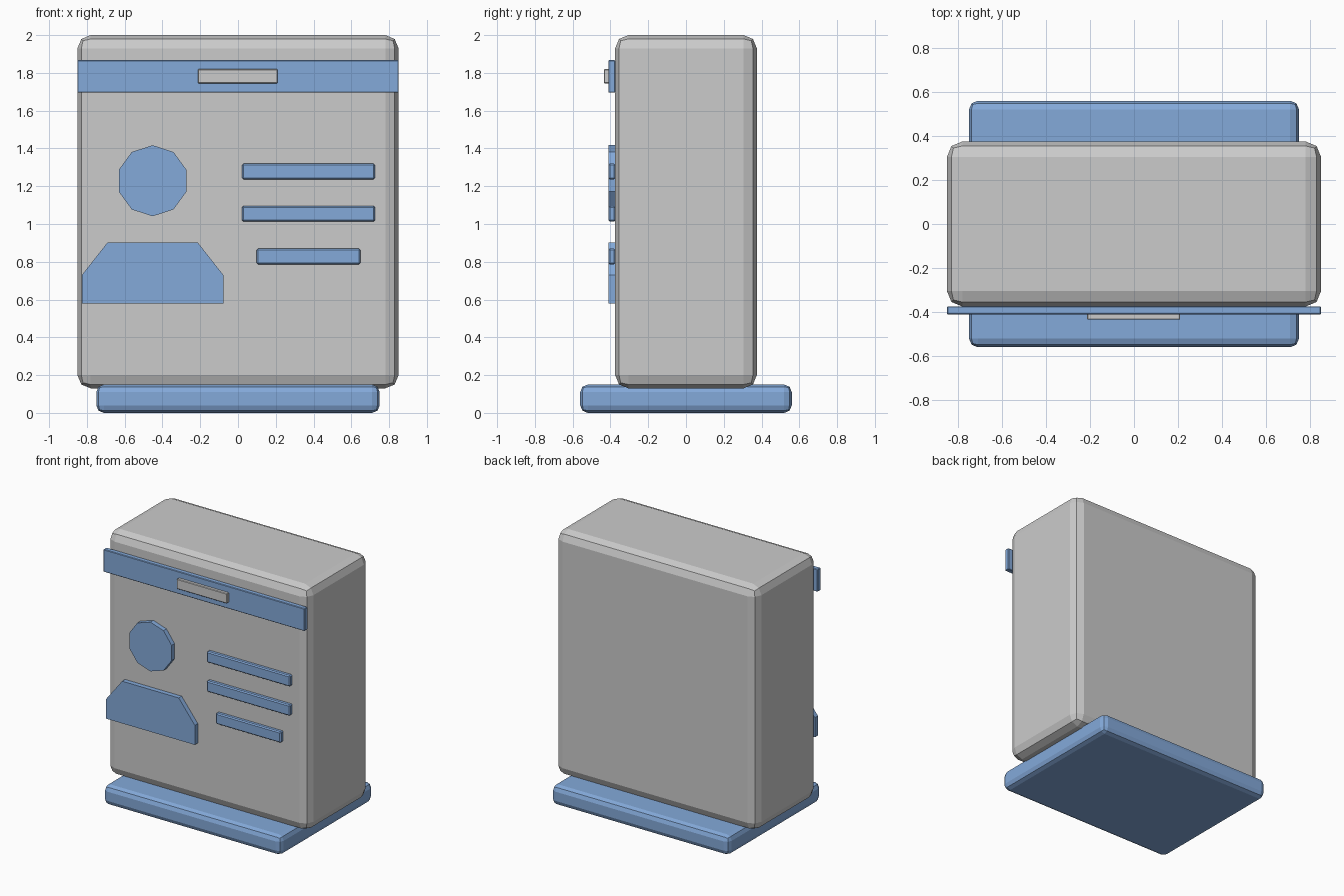
import bpy
import bmesh
from math import cos, sin, pi

if "Cube" in bpy.data.objects:
    bpy.data.objects.remove(bpy.data.objects["Cube"])

blue = bpy.data.materials.new("blue")
blue.diffuse_color = (0.23, 0.40, 0.70, 1)
blue.use_nodes = True
blue.node_tree.nodes["Principled BSDF"].inputs["Base Color"].default_value = blue.diffuse_color

FRONT, BACK = -0.411, -0.374  # depth range of the raised front pieces


def finish(name, bm, bevel=0, segments=1, material=None):
    bmesh.ops.recalc_face_normals(bm, faces=bm.faces)
    mesh = bpy.data.meshes.new(name)
    bm.to_mesh(mesh)
    bm.free()
    obj = bpy.data.objects.new(name, mesh)
    bpy.context.collection.objects.link(obj)
    if material:
        mesh.materials.append(material)
    if bevel:
        mod = obj.modifiers.new("bevel", 'BEVEL')
        mod.width = bevel
        mod.segments = segments
    return obj


def box(name, x, y, z, bevel=0, segments=1, material=None):
    """Box from (min, max) ranges on each axis."""
    bm = bmesh.new()
    bmesh.ops.create_cube(bm, size=1)
    for v in bm.verts:
        v.co = [(r[0] + r[1]) / 2 + c * (r[1] - r[0]) for r, c in zip((x, y, z), v.co)]
    return finish(name, bm, bevel, segments, material)


def plate(name, outline, material):
    """Extrude an x-z outline between FRONT and BACK."""
    bm = bmesh.new()
    face = bm.faces.new([bm.verts.new((x, FRONT, z)) for x, z in outline])
    new = bmesh.ops.extrude_face_region(bm, geom=[face], use_keep_orig=True)["geom"]
    for v in new:
        if isinstance(v, bmesh.types.BMVert):
            v.co.y = BACK
    return finish(name, bm, material=material)


# Main body and foot
box("body", (-0.85, 0.85), (-0.375, 0.375), (0.13, 2.0), 0.07, 2)
box("base", (-0.75, 0.75), (-0.56, 0.56), (0.0, 0.15), 0.04, 2, blue)

# Header band with its badge slot
box("header_band", (-0.85, 0.85), (FRONT, BACK), (1.695, 1.867), 0.004, 1, blue)
box("slot", (-0.213, 0.21), (-0.435, -0.405), (1.744, 1.82), 0.004, 1)

# Portrait: ten-sided head and angular shoulders
cx = -0.452
plate("portrait_head",
      [(cx + 0.188 * sin(i * pi / 5), 1.229 + 0.188 * cos(i * pi / 5)) for i in range(10)], blue)
half = [(0.375, 0.58), (0.375, 0.729), (0.239, 0.902)]
plate("portrait_shoulders",
      [(cx + x, z) for x, z in half] + [(cx - x, z) for x, z in reversed(half)], blue)

# Raised text-line bars
for i, (z, w) in enumerate([(1.278, 0.352), (1.054, 0.352), (0.828, 0.275)]):
    box(f"line_bar_{i + 1}", (0.373 - w, 0.373 + w), (FRONT, BACK),
        (z - 0.042, z + 0.042), 0.008, 1, blue)
